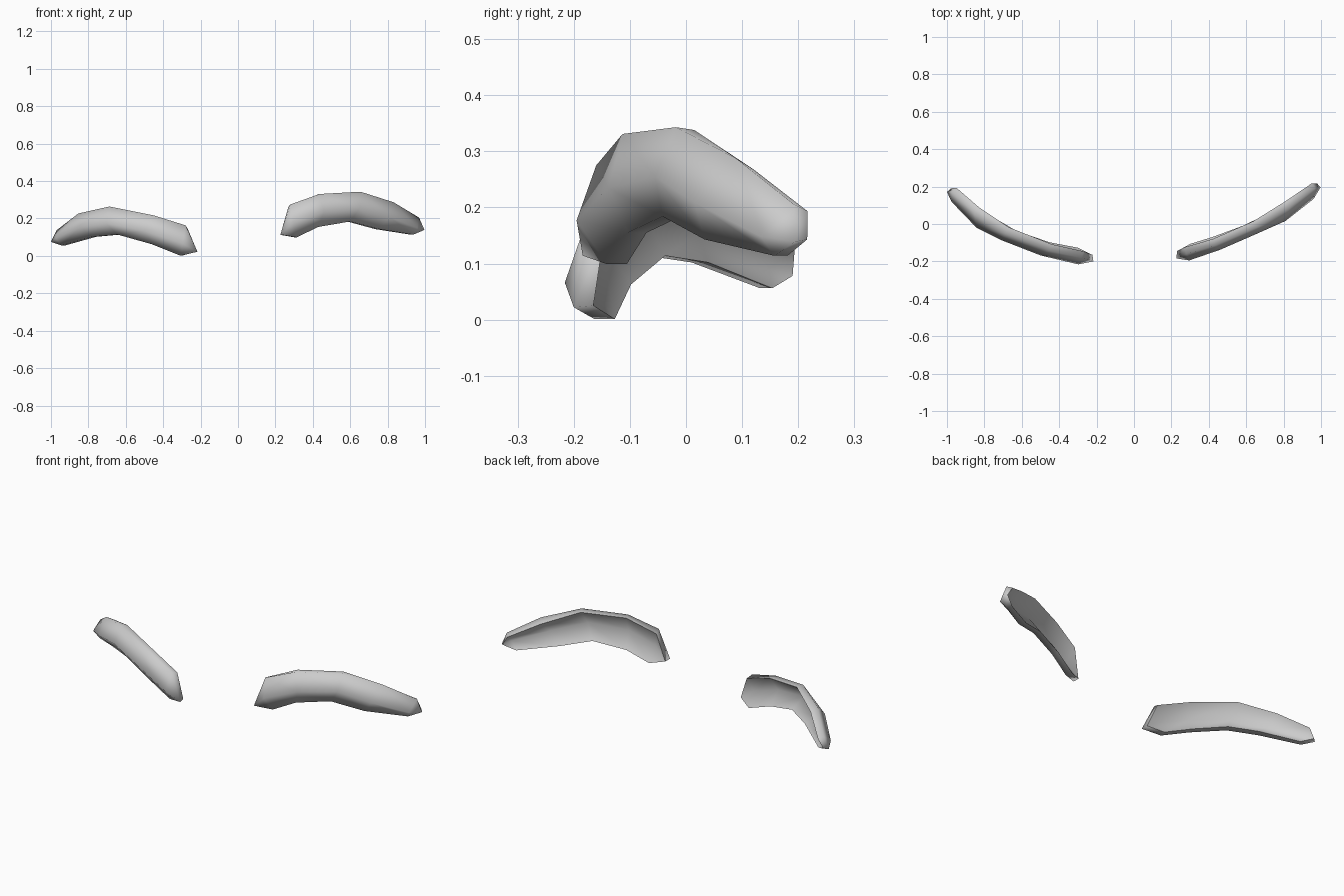
import bpy, bmesh
from mathutils import Vector

if "Cube" in bpy.data.objects:
    bpy.data.objects.remove(bpy.data.objects["Cube"])

grey = bpy.data.materials.new("light grey")
grey.use_nodes = True
grey.diffuse_color = (0.6, 0.6, 0.6, 1)
grey.node_tree.nodes["Principled BSDF"].inputs["Base Color"].default_value = (0.6, 0.6, 0.6, 1)

RIM_DEPTH = (0.037, 0.036, 0.037, 0.038, 0.03)    # top to rear rim, per section
RIM_DROP = (0.012, 0.004, 0.005, 0.02, 0.012)
HOLLOW = (0.043, 0.05, 0.052, 0.054, 0.036)       # depth of the scooped back


def build_brow(name, inner_tip, sections, outer_tip):
    """Loft a curved strip: rounded front, hollow back, wedge at both ends."""
    bm = bmesh.new()
    tops = [Vector(s[0]) for s in sections]
    rings = []
    for i, (top, front, low) in enumerate(sections):
        # the back rim is offset square to the path
        path = tops[min(i + 1, len(tops) - 1)] - tops[max(i - 1, 0)]
        back = Vector((-path.y, path.x, 0)).normalized()
        if back.y < 0:
            back = -back
        rear_top = Vector(top) + back * RIM_DEPTH[i] - Vector((0, 0, RIM_DROP[i]))
        rear_low = Vector(low) + back * RIM_DEPTH[i]
        hollow = (rear_top + rear_low) / 2 - back * HOLLOW[i]
        rings.append([bm.verts.new(p) for p in (top, front, low, rear_low, hollow, rear_top)])
    # body between neighbouring cross-sections
    for a, b in zip(rings, rings[1:]):
        for k in range(6):
            n = (k + 1) % 6
            bm.faces.new((a[k], a[n], b[n], b[k]))
    # wedge-shaped ends, each closing on a short edge
    rim = set()
    for ring, tip in ((rings[0], inner_tip), (rings[-1], outer_tip)):
        p, q = (bm.verts.new(c) for c in tip)
        t, f, l, rl, h, rt = ring
        for face in ((t, f, p), (f, l, p), (l, rl, q, p), (rl, h, q), (h, rt, q), (rt, t, p, q)):
            bm.faces.new(face)
        rim.add(q)
    bmesh.ops.recalc_face_normals(bm, faces=bm.faces)
    # smooth everywhere, creased only around the rear rim
    for face in bm.faces:
        face.smooth = True
    rim.update(v for ring in rings for v in (ring[3], ring[5]))
    for edge in bm.edges:
        if set(edge.verts) <= rim:
            edge.smooth = False
    mesh = bpy.data.meshes.new(name)
    bm.to_mesh(mesh)
    bm.free()
    mesh.materials.append(grey)
    bpy.context.collection.objects.link(bpy.data.objects.new(name, mesh))


# Each section: top, front bulge, bottom; from the inner end outwards
build_brow(
    "left_eyebrow",
    ((0.227, -0.184, 0.114), (0.23, -0.145, 0.112)),
    [((0.28, -0.16, 0.275), (0.295, -0.195, 0.177), (0.313, -0.141, 0.099)),
     ((0.436, -0.113, 0.331), (0.46, -0.138, 0.235), (0.43, -0.104, 0.155)),
     ((0.655, -0.018, 0.343), (0.65, -0.055, 0.255), (0.60, -0.042, 0.184)),
     ((0.831, 0.09, 0.287), (0.81, 0.016, 0.208), (0.756, 0.033, 0.143)),
     ((0.968, 0.193, 0.205), (0.96, 0.134, 0.148), (0.938, 0.157, 0.114))],
    ((0.997, 0.195, 0.139), (0.98, 0.216, 0.143)))

build_brow(
    "right_eyebrow",
    ((-0.217, -0.2, 0.022), (-0.222, -0.165, 0.025)),
    [((-0.28, -0.182, 0.163), (-0.297, -0.216, 0.066), (-0.307, -0.163, 0.001)),
     ((-0.452, -0.142, 0.217), (-0.5, -0.168, 0.135), (-0.463, -0.132, 0.063)),
     ((-0.687, -0.05, 0.264), (-0.705, -0.088, 0.175), (-0.644, -0.07, 0.114)),
     ((-0.853, 0.06, 0.227), (-0.842, -0.02, 0.155), (-0.783, 0.01, 0.102)),
     ((-0.97, 0.172, 0.137), (-0.975, 0.118, 0.095), (-0.944, 0.132, 0.056))],
    ((-1.0, 0.171, 0.075), (-0.98, 0.19, 0.078)))
